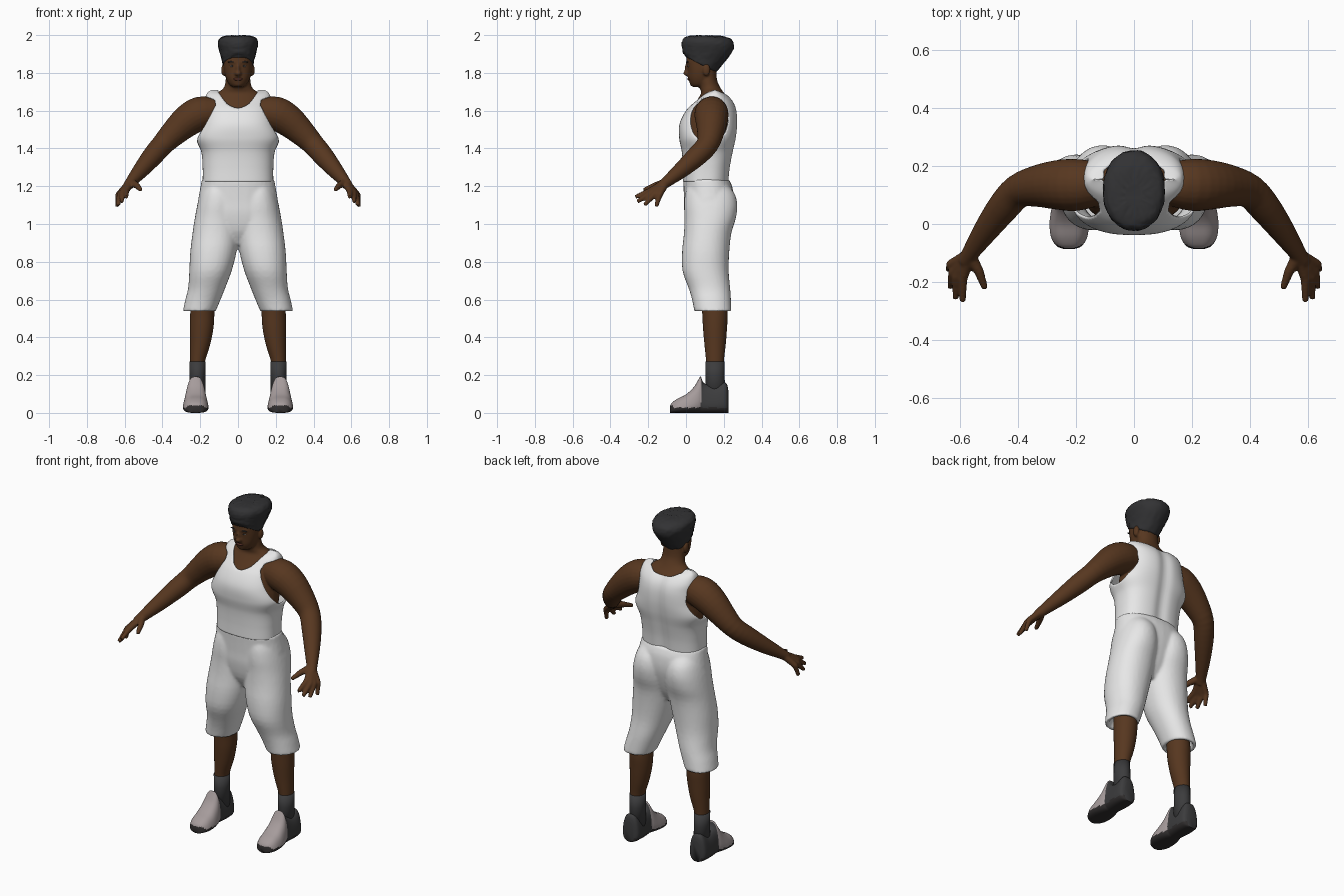
import bpy, bmesh, math, random
from mathutils import Vector, Matrix

if "Cube" in bpy.data.objects:
    bpy.data.objects.remove(bpy.data.objects["Cube"], do_unlink=True)
random.seed(4)


def material(name, r, g, b):
    m = bpy.data.materials.new(name)
    m.use_nodes = True
    m.diffuse_color = (r, g, b, 1)
    bsdf = m.node_tree.nodes["Principled BSDF"]
    bsdf.inputs["Base Color"].default_value = (r, g, b, 1)
    bsdf.inputs["Roughness"].default_value = 0.8
    return m


SKIN = material("brown skin", .095, .038, .014)
HAIR = material("black hair", .032, .032, .034)
CLOTH = material("white cloth", .8, .8, .8)
SOCK = material("charcoal knit", .045, .045, .047)
SHOE = material("warm grey shoe", .38, .33, .33)
SOLE = material("dark sole", .03, .027, .027)
LIPS = material("lips", .085, .027, .018)
EYE = material("eye white", .3, .26, .23)


def spow(v, e):
    return math.copysign(abs(v) ** e, v)


def smooth_rows(rows, steps):
    """Catmull-Rom interpolation of every column of a profile."""
    out = []
    for i in range(len(rows) - 1):
        a, b, c, d = (rows[max(i - 1, 0)], rows[i], rows[i + 1],
                      rows[min(i + 2, len(rows) - 1)])
        for k in range(steps):
            t = k / steps
            out.append([q + t / 2 * (r - p + t * (2*p - 5*q + 4*r - s + t * (3*q - p - 3*r + s)))
                        for p, q, r, s in zip(a, b, c, d)])
    return out + [list(rows[-1])]


def skin_loops(bm, loops, cap=True):
    rings = [[bm.verts.new(p) for p in loop] for loop in loops]
    n = len(rings[0])
    for a, b in zip(rings, rings[1:]):
        for i in range(n):
            bm.faces.new((a[i], a[(i + 1) % n], b[(i + 1) % n], b[i]))
    if cap:
        bm.faces.new(rings[0])
        bm.faces.new(rings[-1])


def stack(bm, rows, n=32, power=2.0, side=1, cap=True):
    """Horizontal ovals: z, x from, x to, y from, y to, tilt."""
    loops = []
    for z, x0, x1, y0, y1, *tilt in rows:
        loop = []
        for i in range(n):
            a = math.tau * i / n
            dy = (y1 - y0) / 2 * spow(math.sin(a), 2 / power)
            x = (x0 + x1) / 2 + (x1 - x0) / 2 * spow(math.cos(a), 2 / power)
            loop.append((side * x, (y0 + y1) / 2 + dy, z + (tilt[0] * dy if tilt else 0)))
        loops.append(loop)
    skin_loops(bm, loops, cap)


def centred(rows):
    return [(z, -w, w, *rest) for z, w, *rest in rows]


def tube(bm, path, side=1, n=16):
    """Round limb along points x, y, z, radius."""
    pts = [Vector(p[:3]) for p in path]
    loops = []
    for i, p in enumerate(pts):
        t = (pts[min(i + 1, len(pts) - 1)] - pts[max(i - 1, 0)]).normalized()
        u = t.cross(Vector((0, 0, 1))).normalized()
        v = t.cross(u)
        ring = [p + path[i][3] * (u * math.cos(math.tau * k / n) + v * math.sin(math.tau * k / n))
                for k in range(n)]
        loops.append([(side * q.x, q.y, q.z) for q in ring])
    skin_loops(bm, loops)


def ball(bm, centre, radii):
    bmesh.ops.create_uvsphere(bm, u_segments=20, v_segments=12, radius=1,
                              matrix=Matrix.Translation(centre) @ Matrix.Diagonal((*radii, 1)))


def finish(name, bm, *mats, voxel=0, relax=4):
    bmesh.ops.recalc_face_normals(bm, faces=bm.faces[:])
    for f in bm.faces:
        f.smooth = True
    me = bpy.data.meshes.new(name)
    bm.to_mesh(me)
    bm.free()
    for m in mats:
        me.materials.append(m)
    ob = bpy.data.objects.new(name, me)
    bpy.context.collection.objects.link(ob)
    if voxel:
        mod = ob.modifiers.new("blend", "REMESH")
        mod.mode, mod.voxel_size, mod.use_smooth_shade = "VOXEL", voxel, True
        mod = ob.modifiers.new("relax", "SMOOTH")
        mod.factor, mod.iterations = .5, relax
    return ob


# Upper body: chest, neck, head, arms and hands blended into one skin
bm = bmesh.new()
stack(bm, smooth_rows(centred([
    (1.33, .165, .01, .21), (1.45, .18, -.01, .235), (1.55, .168, -.003, .25),
    (1.61, .16, .03, .243), (1.665, .145, .065, .225), (1.695, .11, .08, .2),
    (1.72, .076, .073, .183), (1.76, .066, .07, .165), (1.82, .062, .07, .16)]), 3))
stack(bm, smooth_rows(centred([
    (1.725, .025, .035, .09), (1.738, .046, .024, .125), (1.77, .063, .012, .145),
    (1.81, .073, .009, .152), (1.85, .077, .004, .17), (1.89, .078, .002, .19),
    (1.95, .07, .02, .18)]), 3), power=2.2)
ball(bm, (0, .008, 1.798), (.019, .022, .016))
ball(bm, (0, .006, 1.822), (.01, .014, .03))
ball(bm, (0, .018, 1.857), (.052, .018, .011))
ball(bm, (0, .036, 1.743), (.026, .016, .014))
for s in (1, -1):
    ball(bm, (s * .077, .108, 1.815), (.012, .02, .032))
    tube(bm, smooth_rows([
        (.12, .14, 1.595, .075), (.2, .135, 1.585, .09), (.27, .135, 1.545, .085),
        (.34, .13, 1.482, .071), (.4, .113, 1.42, .059), (.45, .06, 1.362, .055),
        (.51, -.02, 1.29, .044), (.565, -.1, 1.225, .03), (.585, -.13, 1.2, .026)], 3), s, 24)
    for knuckle, tip in (((.592, -.19, 1.175), (.592, -.268, 1.143)),
                         ((.612, -.185, 1.165), (.616, -.258, 1.118)),
                         ((.626, -.168, 1.156), (.634, -.22, 1.1)),
                         ((.633, -.14, 1.155), (.641, -.158, 1.092)),
                         ((.535, -.165, 1.203), (.514, -.224, 1.18))):
        tube(bm, [(.568, -.105, 1.222, .022), (*knuckle, .017), (*tip, .011)], s)
finish("upper_body", bm, SKIN, voxel=.006)

# Eyes, brows and mouth
bm = bmesh.new()
for s in (1, -1):
    ball(bm, (s * .031, .016, 1.836), (.012, .006, .005))
finish("eyes", bm, EYE)
bm = bmesh.new()
for s in (1, -1):
    ball(bm, (s * .031, .012, 1.836), (.005, .004, .005))
    ball(bm, (s * .034, .008, 1.858), (.02, .006, .004))
finish("pupils_and_brows", bm, HAIR)
bm = bmesh.new()
ball(bm, (0, .016, 1.767), (.024, .009, .008))
finish("mouth", bm, LIPS)

# Hair: tall rounded crop, lower at the nape
bm = bmesh.new()
stack(bm, smooth_rows(centred([
    (1.845, .08, 0, .158, -.5), (1.88, .089, -.014, .205, -.2), (1.922, .1, -.02, .248, -.04),
    (1.955, .107, -.023, .253, 0), (1.98, .099, -.015, .235, 0),
    (1.994, .075, .008, .195, 0), (1.998, .03, .06, .14, 0)]), 4), n=56, power=2.1)
for v in bm.verts:
    v.co += Vector([random.uniform(-.002, .002) for _ in range(3)])
finish("hair", bm, HAIR)

# Tank top: shell with scooped neck and arm holes
bm = bmesh.new()
stack(bm, smooth_rows(centred([
    (1.225, .187, -.017, .227), (1.3, .187, -.017, .235), (1.38, .194, -.022, .25),
    (1.455, .222, -.036, .266), (1.53, .2, -.034, .274), (1.6, .183, 0, .27),
    (1.65, .177, .048, .25), (1.69, .165, .095, .21), (1.71, .14, .15, .157)]), 9),
    n=120, power=2.5, cap=False)
for v in bm.verts:
    if v.co.y > .15 and v.co.z < 1.69:
        v.co.y -= .013 * math.exp(-(v.co.x / .035) ** 2)


def in_opening(p):
    dip = 1.612 if p.y < .14 else 1.67
    neck = abs(p.x) < .105 and p.z > dip + (1.7 - dip) * (abs(p.x) / .105) ** 2
    arm = ((p.y - .123) / .103) ** 2 + ((p.z - 1.55) / .122) ** 2 < 1
    return neck or (arm and abs(p.x) > .12)


bmesh.ops.delete(bm, geom=[f for f in bm.faces if in_opening(f.calc_center_median())],
                 context="FACES")
rim = [v for v in bm.verts if v.is_boundary]
for _ in range(5):
    goal = {}
    for v in rim:
        near = [e.other_vert(v).co for e in v.link_edges if e.is_boundary]
        goal[v] = v.co.lerp(sum(near, Vector()) / len(near), .5)
    for v, co in goal.items():
        v.co = co
shirt = finish("tank_top", bm, CLOTH)
mod = shirt.modifiers.new("fabric", "SOLIDIFY")
mod.thickness, mod.offset = .008, -1

# Shorts: hips and two loose legs with hollow hems
bm = bmesh.new()
stack(bm, smooth_rows(centred([
    (.89, .05, .05, .17), (.96, .16, .01, .21), (1.05, .215, -.008, .24),
    (1.12, .212, -.01, .252), (1.19, .2, -.013, .247), (1.237, .192, -.016, .228)]), 3), power=2.3)
for s in (1, -1):
    lining = [(.62, .14, .24, .085, .21), (.538, .138, .273, .063, .222)]
    outer = [(.538, .118, .292, .044, .241), (.6, .092, .279, .032, .238),
             (.66, .068, .264, .014, .234), (.75, .034, .258, -.018, .226),
             (.85, .008, .253, -.021, .229), (.95, -.006, .241, -.011, .24),
             (1.03, -.006, .229, -.008, .264), (1.1, 0, .216, -.01, .272),
             (1.16, .01, .2, -.005, .258), (1.21, .02, .18, .01, .22)]
    stack(bm, lining + smooth_rows(outer, 3), power=2.15, side=s)
finish("shorts", bm, CLOTH, voxel=.009)

# Lower legs, socks and shoes
for s, label in ((1, "left"), (-1, "right")):
    bm = bmesh.new()
    stack(bm, smooth_rows([
        (.68, .125, .24, .07, .2), (.54, .125, .252, .085, .22), (.45, .13, .255, .09, .217),
        (.36, .148, .254, .098, .21), (.27, .175, .254, .107, .2), (.2, .178, .252, .11, .2)],
        4), side=s)
    finish(label + "_leg", bm, SKIN)
    bm = bmesh.new()
    stack(bm, [(.272, .178, .25, .11, .197), (.272, .173, .257, .103, .203),
               (.2, .173, .257, .104, .204), (.06, .173, .257, .1, .21)], side=s)
    finish(label + "_sock", bm, SOCK)

    bm = bmesh.new()
    loops = []
    for y, w, top in smooth_rows([
            (-.086, .022, .03), (-.076, .05, .052), (-.045, .072, .075), (0, .078, .098),
            (.04, .073, .135), (.065, .066, .175), (.078, .06, .192), (.095, .06, .158),
            (.15, .064, .14), (.2, .062, .16), (.217, .052, .15), (.224, .035, .12)], 4):
        loop = []
        for i in range(40):
            a = math.tau * i / 40
            t = (1 + spow(math.sin(a), .75)) / 2
            x = .224 + w * spow(math.cos(a), .65) * (1 - .35 * t)
            loop.append((s * x, y, top * t))
        loops.append(loop)
    skin_loops(bm, loops)
    for f in bm.faces:
        c = f.calc_center_median()
        if c.z < .028 or (c.y < -.068 and c.z < .04):
            f.material_index = 2
        elif c.y > .08 - .1 * max(0, .06 - c.z):
            f.material_index = 1
    finish(label + "_shoe", bm, SHOE, SOCK, SOLE)
